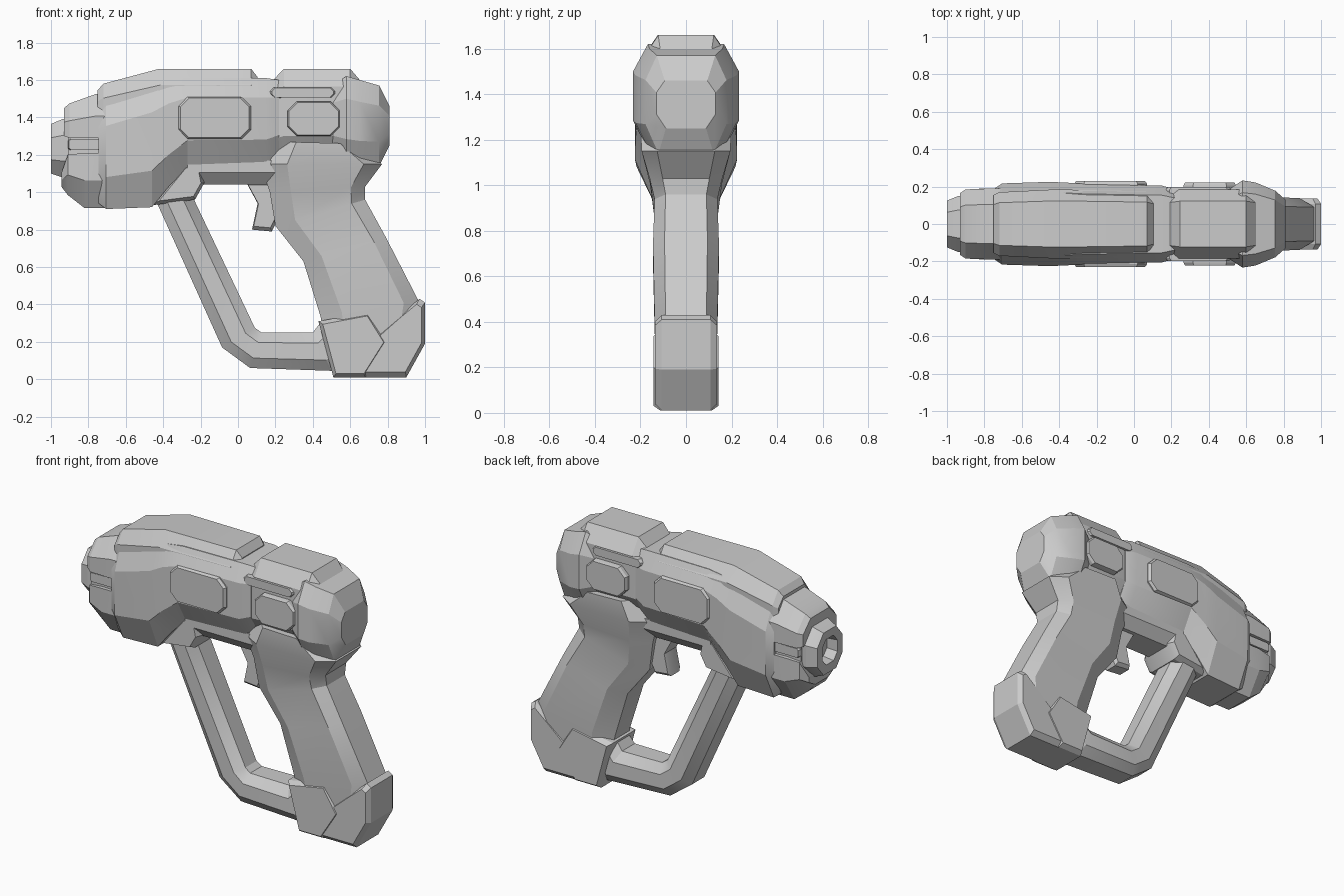
import bpy, bmesh, math


def finish(name, rings, angle=22):
    """Skin matching rings of points, cap both ends."""
    bm = bmesh.new()
    vs = [[bm.verts.new(p) for p in ring] for ring in rings]
    n = len(vs[0])
    for a, b in zip(vs, vs[1:]):
        for i in range(n):
            j = (i + 1) % n
            bm.faces.new((a[i], a[j], b[j], b[i]))
    bm.faces.new(vs[0])
    bm.faces.new(vs[-1])
    bmesh.ops.recalc_face_normals(bm, faces=bm.faces)
    me = bpy.data.meshes.new(name)
    bm.to_mesh(me)
    bm.free()
    me.shade_smooth()
    me.set_sharp_from_angle(angle=math.radians(angle))
    ob = bpy.data.objects.new(name, me)
    bpy.context.collection.objects.link(ob)
    return ob


def loft(name, secs, fa=0.6, fb=0.6, ca=0.25, cb=0.25):
    """Octagonal sections: each spans (ax,az)-(bx,bz) in side view, half width w.
    fa/fb: flat width share at each end, ca/cb: chamfer share of the length."""
    rings = []
    for ax, az, bx, bz, w in secs:
        def at(t, y):
            return (ax + (bx - ax) * t, y, az + (bz - az) * t)
        half = [(0, w * fa), (ca, w), (1 - cb, w), (1, w * fb)]
        rings.append([at(t, y) for t, y in half] + [at(t, -y) for t, y in reversed(half)])
    return finish(name, rings)


def along_x(name, secs, **kw):
    """Loft of upright sections (x, bottom, top, half width)."""
    return loft(name, [(x, a, x, b, w) for x, a, b, w in secs], **kw)


def plate(name, pts, w, chamfer=0.03, scale=0.85):
    """Side profile carried through the full width, chamfered on both faces."""
    cx = sum(p[0] for p in pts) / len(pts)
    cz = sum(p[1] for p in pts) / len(pts)
    rings = []
    for y, s in ((-w, scale), (chamfer - w, 1), (w - chamfer, 1), (w, scale)):
        rings.append([(cx + (x - cx) * s, y, cz + (z - cz) * s) for x, z in pts])
    return finish(name, rings)


def pad(name, x0, x1, z0, z1, w, c=0.05, chamfer=0.015, scale=0.94):
    """Plate with clipped corners."""
    plate(name, [(x0 + c, z0), (x1 - c, z0), (x1, z0 + c), (x1, z1 - c),
                 (x1 - c, z1), (x0 + c, z1), (x0, z1 - c), (x0, z0 + c)], w, chamfer, scale)


# Hollow muzzle and the nose around it
along_x("muzzle", [(-0.88, 1.08, 1.40, 0.15), (-0.94, 1.08, 1.39, 0.15), (-1.0, 1.10, 1.365, 0.125),
                   (-1.0, 1.155, 1.315, 0.075), (-0.93, 1.165, 1.305, 0.07)], fa=0.5, fb=0.5, ca=0.28, cb=0.28)
along_x("nose_core", [(-0.91, 1.06, 1.44, 0.16), (-0.66, 1.02, 1.48, 0.175)])
along_x("nose_upper_collar", [(-0.93, 1.30, 1.45, 0.165), (-0.90, 1.29, 1.475, 0.185),
                              (-0.76, 1.29, 1.525, 0.19), (-0.66, 1.29, 1.53, 0.19)],
        fa=1, fb=0.55, ca=0.1, cb=0.5)
along_x("nose_lower_jaw", [(-0.945, 1.03, 1.10, 0.13), (-0.91, 0.985, 1.20, 0.175),
                           (-0.82, 0.915, 1.21, 0.19), (-0.66, 0.915, 1.21, 0.19)],
        fa=0.5, fb=1, ca=0.5, cb=0.1)
pad("nose_side_rib", -0.91, -0.68, 1.225, 1.285, 0.178, c=0.01)

# Main housing
along_x("main_housing", [(-0.745, 0.94, 1.47, 0.19), (-0.705, 0.91, 1.48, 0.217), (-0.46, 0.92, 1.57, 0.225),
                         (-0.37, 1.03, 1.60, 0.222), (-0.27, 1.135, 1.61, 0.215), (0.15, 1.14, 1.61, 0.205),
                         (0.22, 1.18, 1.60, 0.185)], fa=0.62, fb=0.75, ca=0.3, cb=0.22)
along_x("top_ridge", [(-0.75, 1.44, 1.545, 0.155), (-0.72, 1.44, 1.58, 0.17), (-0.42, 1.50, 1.66, 0.185),
                      (0.07, 1.50, 1.66, 0.175), (0.105, 1.50, 1.615, 0.16)], fa=1, fb=0.67, ca=0.1, cb=0.55)
pad("side_pad", -0.32, 0.07, 1.285, 1.51, 0.23)

# Rear block, its side buttons and the rounded back cap
along_x("rear_block", [(0.17, 1.18, 1.58, 0.17), (0.245, 1.18, 1.66, 0.185),
                       (0.60, 1.18, 1.66, 0.185), (0.66, 1.20, 1.59, 0.17)], fb=0.66, cb=0.2)
pad("rear_side_button", 0.265, 0.545, 1.30, 1.485, 0.222)
pad("rear_upper_rail", 0.17, 0.52, 1.505, 1.56, 0.197, c=0.02)
along_x("back_cap", [(0.50, 1.19, 1.57, 0.18), (0.58, 1.14, 1.62, 0.233), (0.65, 1.135, 1.60, 0.222),
                     (0.755, 1.14, 1.57, 0.178), (0.81, 1.25, 1.46, 0.13)], fa=0.68, fb=0.72, ca=0.3, cb=0.25)

# Grip with flared shoulder, base collar and heel
loft("grip", [(0.23, 1.27, 0.60, 1.26, 0.20), (0.12, 1.15, 0.77, 1.15, 0.195), (0.17, 1.0, 0.68, 1.03, 0.158),
              (0.20, 0.82, 0.68, 0.96, 0.138), (0.35, 0.63, 0.79, 0.76, 0.145), (0.44, 0.34, 0.965, 0.42, 0.138),
              (0.50, 0.08, 0.90, 0.10, 0.12)], fa=0.55, fb=0.65, ca=0.22, cb=0.15)
plate("grip_collar", [(0.43, 0.31), (0.51, 0.01), (0.68, 0.01), (0.80, 0.20), (0.70, 0.36)], 0.142, 0.03, 0.88)
plate("grip_heel", [(0.65, 0.01), (0.90, 0.01), (1.0, 0.19), (1.0, 0.41), (0.97, 0.43), (0.85, 0.33),
                    (0.68, 0.18)], 0.137, 0.03, 0.86)

# Hand guard (outer edge first, inner edge second), under rail and trigger
loft("hand_guard", [(-0.44, 1.02, -0.22, 1.10, 0.115), (-0.43, 0.935, -0.235, 0.96, 0.11),
                    (-0.085, 0.17, 0.09, 0.275, 0.10), (0.065, 0.06, 0.125, 0.25, 0.105),
                    (0.50, 0.045, 0.40, 0.25, 0.115), (0.56, 0.06, 0.47, 0.34, 0.10)],
     fa=0.6, fb=0.55, ca=0.28, cb=0.28)
plate("guard_mount", [(-0.46, 0.93), (-0.23, 0.96), (-0.18, 1.05), (-0.20, 1.15), (-0.28, 1.15)], 0.14, 0.04, 0.8)
along_x("under_rail", [(-0.27, 1.04, 1.17, 0.14), (0.20, 1.04, 1.17, 0.14)], fa=0.6, fb=1, ca=0.5, cb=0.1)
plate("trigger", [(0.04, 1.06), (0.105, 0.94), (0.075, 0.80), (0.18, 0.79), (0.22, 0.87), (0.20, 1.06)],
      0.06, 0.02, 0.85)
